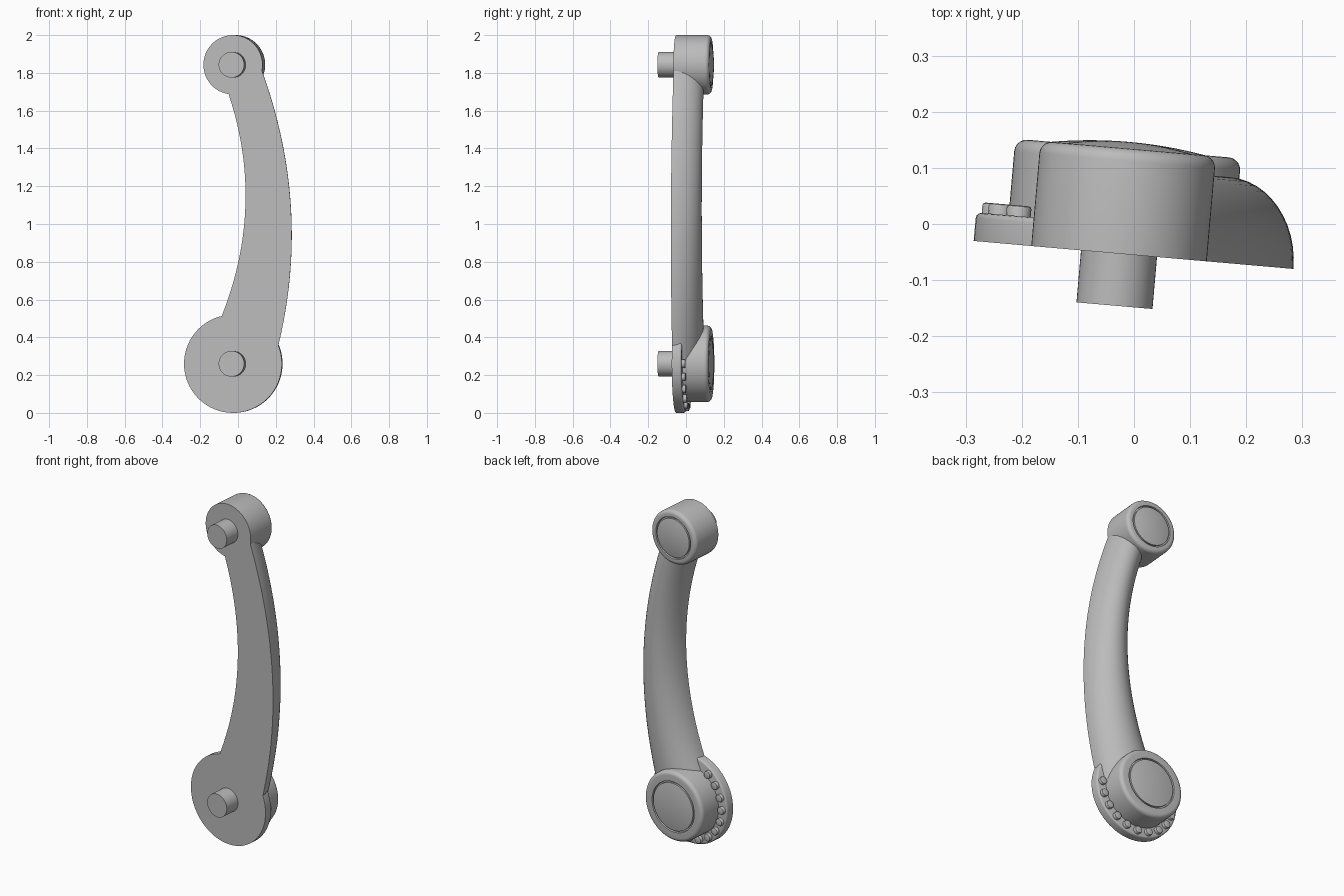
import bpy, bmesh, math
from mathutils import Matrix, Vector

cube = bpy.data.objects.get("Cube")
if cube:
    bpy.data.objects.remove(cube, do_unlink=True)

metal = bpy.data.materials.new("grey metal")
metal.use_nodes = True
GREY = (0.5, 0.5, 0.5, 1)
metal.diffuse_color = GREY
metal.node_tree.nodes["Principled BSDF"].inputs["Base Color"].default_value = GREY

TURN = Matrix.Rotation(math.radians(-5), 4, 'Z')   # whole part is turned slightly
FRONT = -0.055                                     # shared flat front plane
AXIS_X, LOW_Z, HIGH_Z = -0.022, 0.26, 1.843


def finish(name, bm):
    """Turn the mesh into a smooth shaded object with sharp edges kept."""
    bmesh.ops.remove_doubles(bm, verts=bm.verts, dist=1e-5)
    bmesh.ops.recalc_face_normals(bm, faces=bm.faces)
    bm.transform(TURN)
    mesh = bpy.data.meshes.new(name)
    bm.to_mesh(mesh)
    bm.free()
    mesh.materials.append(metal)
    obj = bpy.data.objects.new(name, mesh)
    bpy.context.collection.objects.link(obj)
    bpy.ops.object.select_all(action='DESELECT')
    obj.select_set(True)
    bpy.context.view_layer.objects.active = obj
    bpy.ops.object.shade_smooth_by_angle(angle=math.radians(32))
    return obj


def lathe(name, profile, x, z, steps=64):
    """Spin a (radius, y) profile about an axis running front to back."""
    bm = bmesh.new()
    verts = [bm.verts.new((x + r, y, z)) for r, y in profile]
    edges = [bm.edges.new(pair) for pair in zip(verts, verts[1:])]
    bmesh.ops.spin(bm, geom=verts + edges, cent=(x, 0, z), axis=(0, 1, 0),
                   angle=math.tau, steps=steps, use_duplicate=False)
    return finish(name, bm)


def fillet(radius, y, size, steps=5):
    """Quarter round running from the side wall to the back face."""
    return [(radius - size + size * math.cos(a), y - size + size * math.sin(a))
            for a in (math.pi / 2 * i / steps for i in range(steps + 1))]


def boss(name, z, radius, ring, face=0.133):
    """Round boss with a rounded rim, a narrow groove and a domed cap."""
    dome = [(ring * (1 - i / 8), face + 0.012 * (1 - (1 - i / 8) ** 2))
            for i in range(9)]
    groove = [(ring + 0.009, face), (ring + 0.007, face - 0.01), (ring, face - 0.01)]
    lathe(name, [(0, FRONT), (radius, FRONT)] + fillet(radius, face, 0.022)
          + groove + dome, AXIS_X, z)


# Round ends with their mounting pins
for label, z, radius, ring in (("lower", LOW_Z, 0.202, 0.138),
                               ("upper", HIGH_Z, 0.157, 0.112)):
    boss(label + "_boss", z, radius, ring)
    lathe(label + "_pin", [(0, FRONT), (0.068, FRONT), (0.068, -0.148), (0, -0.148)],
          AXIS_X, z, 48)

# Flange around the lower boss
lathe("lower_flange", [(0, FRONT), (0.26, FRONT)] + fillet(0.26, -0.004, 0.01, 3)
      + [(0, -0.004)], AXIS_X, LOW_Z)

# Row of small bolts on the back of the flange
for i in range(14):
    a = math.radians(126 + 18 * i)
    lathe(f"flange_bolt_{i + 1}", [(0, -0.02), (0.022, -0.02)]
          + fillet(0.022, 0.015, 0.005, 2) + [(0, 0.015)],
          AXIS_X + 0.228 * math.cos(a), LOW_Z + 0.228 * math.sin(a), 16)

# Bowed handle: flat front, half-elliptical back, two arcs for the sides
bm = bmesh.new()
ROWS, COLS = 48, 24
rings = []
for i in range(ROWS + 1):
    z = LOW_Z + (HIGH_Z - LOW_Z) * i / ROWS
    inner = 0.045 - (z - 1.15) ** 2 / 3.2
    outer = 0.29 - (z - 0.94) ** 2 / 4.8
    mid, half = (inner + outer) / 2, (outer - inner) / 2
    rings.append([bm.verts.new((mid + half * math.cos(math.pi * j / COLS),
                                FRONT + 0.153 * math.sin(math.pi * j / COLS), z))
                  for j in range(COLS + 1)])
for low, high in zip(rings, rings[1:]):
    for j in range(COLS):
        bm.faces.new((low[j], low[j + 1], high[j + 1], high[j]))
    bm.faces.new((low[COLS], low[0], high[0], high[COLS]))
bm.faces.new(rings[0])
bm.faces.new(rings[-1])
finish("handle", bm)
